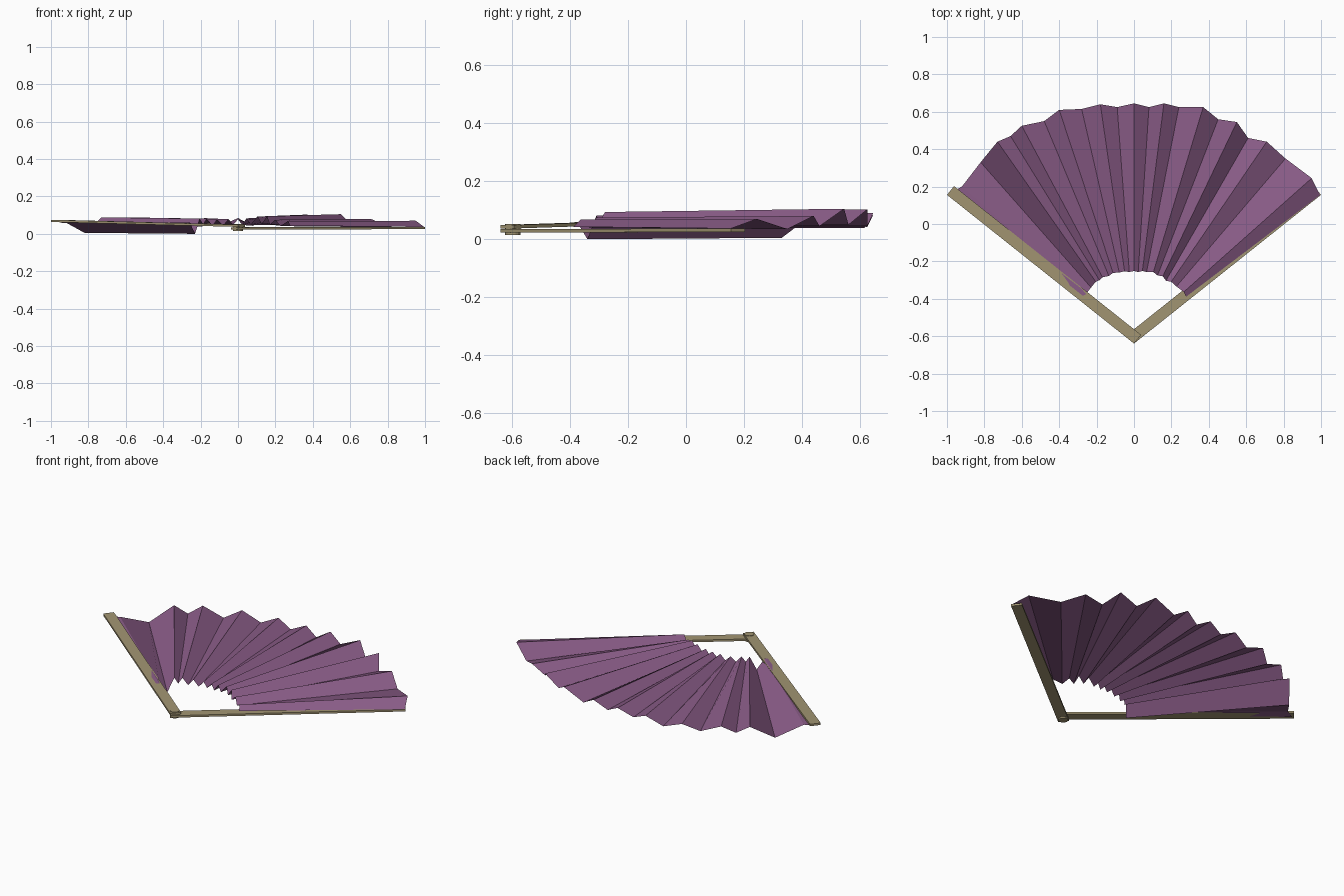
import bpy, bmesh, math
from mathutils import Matrix

if "Cube" in bpy.data.objects:
    bpy.data.objects.remove(bpy.data.objects["Cube"])

PIVOT_Y = -0.6
INNER = 0.28  # inner edge radius as a fraction of the outer edge


def material(name, color):
    m = bpy.data.materials.new(name)
    m.diffuse_color = (*color, 1)
    m.use_nodes = True
    m.node_tree.nodes["Principled BSDF"].inputs["Base Color"].default_value = m.diffuse_color
    return m


def make_object(name, bm, mat):
    me = bpy.data.meshes.new(name)
    bm.to_mesh(me)
    bm.free()
    me.materials.append(mat)
    ob = bpy.data.objects.new(name, me)
    bpy.context.collection.objects.link(ob)
    return ob


purple = material("purple_cloth", (0.26, 0.11, 0.25))
wood = material("pale_wood", (0.36, 0.30, 0.17))

# Pleated leaf: outer fold points (x, y, z); folds run towards the pivot
folds = [
    (-0.975, 0.17, 0.058), (-0.92, 0.20, 0.06), (-0.82, 0.33, 0.005),
    (-0.73, 0.44, 0.088), (-0.66, 0.47, 0.045), (-0.60, 0.525, 0.088),
    (-0.48, 0.55, 0.038), (-0.40, 0.61, 0.082), (-0.28, 0.615, 0.038),
    (-0.18, 0.64, 0.084), (-0.09, 0.625, 0.045), (0, 0.645, 0.084),
    (0.08, 0.625, 0.043), (0.16, 0.645, 0.09), (0.24, 0.625, 0.045),
    (0.37, 0.625, 0.103), (0.45, 0.56, 0.05), (0.55, 0.545, 0.105),
    (0.61, 0.46, 0.045), (0.71, 0.44, 0.08), (0.81, 0.35, 0.035),
    (0.95, 0.245, 0.07), (0.995, 0.155, 0.037),
]
bm = bmesh.new()
prev = None
for x, y, z in folds:
    zi = 0.06 + (z - 0.06) * 0.75 if z > 0.02 else 0.0
    edge = (bm.verts.new((x * INNER, PIVOT_Y + (y - PIVOT_Y) * INNER, zi)),
            bm.verts.new((x, y, z)))
    if prev:
        bm.faces.new((prev[0], edge[0], edge[1], prev[1]))
    prev = edge
make_object("pleated_leaf", bm, purple)


# Guard sticks: flat bars from the pivot to the tips
def guard(name, side, z_pivot, z_tip, thick=0.012):
    start, end, half = (-0.019 * side, -0.616), (0.981 * side, 0.179), 0.03
    dx, dy = end[0] - start[0], end[1] - start[1]
    n = math.hypot(dx, dy)
    px, py = -dy / n * half, dx / n * half
    bm = bmesh.new()
    bmesh.ops.create_cube(bm, size=1)
    for v in bm.verts:
        p, z = (end, z_tip) if v.co.x > 0 else (start, z_pivot)
        s = math.copysign(1, v.co.y)
        v.co = (p[0] + px * s, p[1] + py * s, z + v.co.z * thick)
    bmesh.ops.recalc_face_normals(bm, faces=bm.faces)
    make_object(name, bm, wood)


guard("left_guard", -1, 0.043, 0.069)
guard("right_guard", 1, 0.029, 0.031)

# Pivot pin
bm = bmesh.new()
bmesh.ops.create_cone(bm, cap_ends=True, segments=16, radius1=0.026, radius2=0.026,
                      depth=0.038, matrix=Matrix.Translation((0, -0.597, 0.034)))
make_object("pivot_pin", bm, wood)
